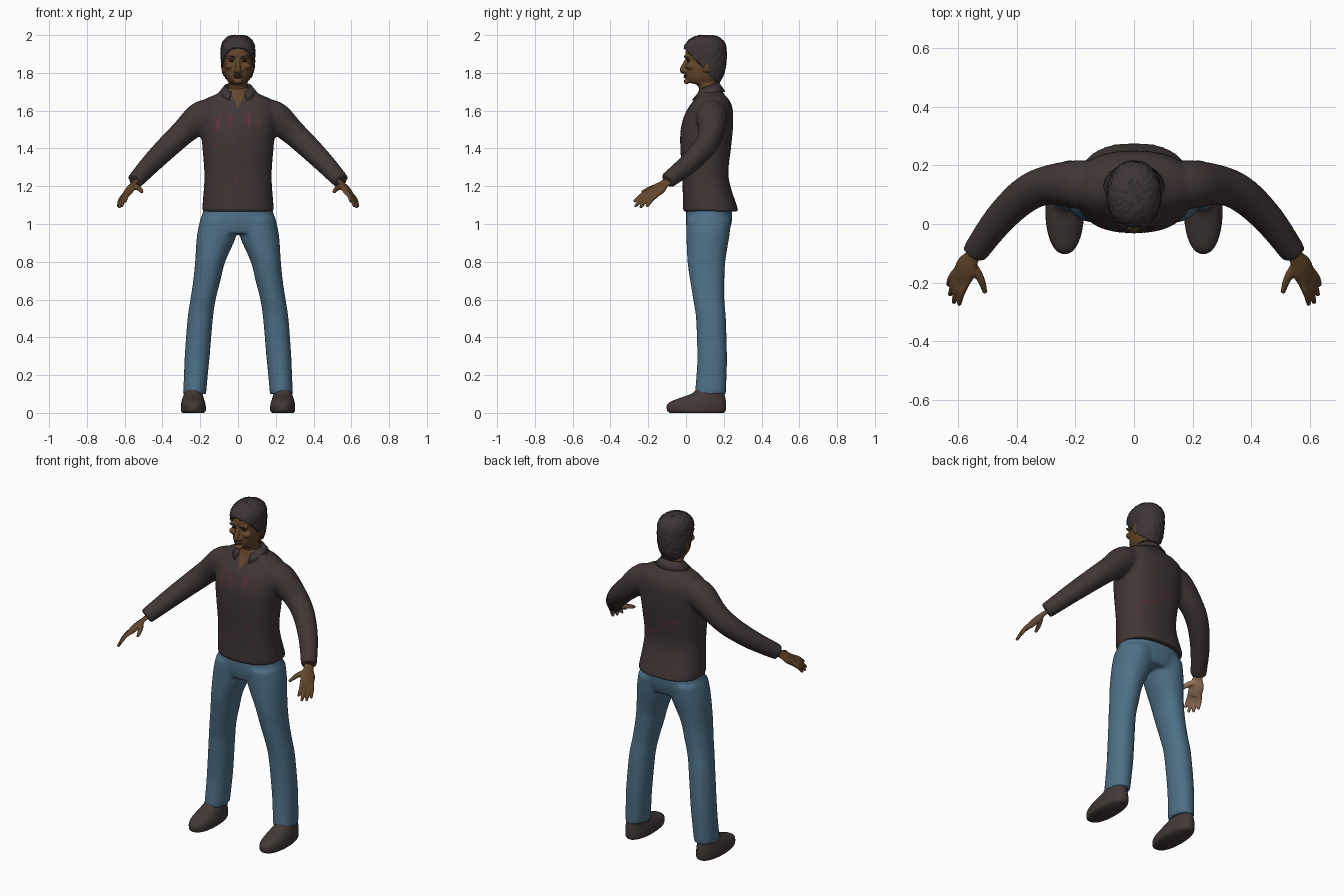
import bpy, bmesh, math, random
from mathutils import Vector, Matrix
from mathutils.bvhtree import BVHTree

random.seed(4)
if "Cube" in bpy.data.objects:
    bpy.data.objects.remove(bpy.data.objects["Cube"])


def material(name, *rgb):
    m = bpy.data.materials.new(name)
    m.use_nodes = True
    m.diffuse_color = (*rgb, 1)
    m.node_tree.nodes["Principled BSDF"].inputs["Base Color"].default_value = (*rgb, 1)
    return m


SHIRT = material("shirt dark brown", 0.052, 0.036, 0.036)
RED = material("red fleck", 0.17, 0.026, 0.05)
DENIM = material("blue denim", 0.075, 0.16, 0.24)
SKIN = material("brown skin", 0.125, 0.062, 0.024)
PALM = material("light palm skin", 0.32, 0.18, 0.11)
HAIR = material("dark hair", 0.047, 0.034, 0.036)
SHOE = material("shoe leather", 0.055, 0.04, 0.039)
LIP = material("lip brown", 0.1, 0.042, 0.024)
EYE = material("dark eye", 0.02, 0.013, 0.01)


def smooth_rows(rows, n=5):
    """Catmull-Rom interpolation of section rows."""
    rows = [Vector(r) for r in rows]
    out = []
    for i in range(len(rows) - 1):
        a, b, c, d = rows[max(i - 1, 0)], rows[i], rows[i + 1], rows[min(i + 2, len(rows) - 1)]
        for k in range(n):
            t = k / n
            out.append((b * 2 + (c - a) * t + (a * 2 - b * 5 + c * 4 - d) * t * t
                        + (b * 3 - a - c * 3 + d) * t ** 3) / 2)
    return out + [rows[-1]]


def bridge(bm, rings):
    rings = [[bm.verts.new(p) for p in r] for r in rings]
    n = len(rings[0])
    for lo, hi in zip(rings, rings[1:]):
        for i in range(n):
            bm.faces.new((lo[i], lo[(i + 1) % n], hi[(i + 1) % n], hi[i]))
    bm.faces.new(rings[0][::-1])
    bm.faces.new(rings[-1])


def stack(bm, rows, s=1, e=2.3, n=40):
    """Level sections, each (z, x min, x max, y min, y max)."""
    rings = []
    for z, x0, x1, y0, y1 in smooth_rows(rows):
        ring = []
        for i in range(n):
            c, d = math.cos(math.tau * i / n), math.sin(math.tau * i / n)
            u = math.copysign(abs(c) ** (2 / e), c)
            v = math.copysign(abs(d) ** (2 / e), d)
            ring.append((s * ((x0 + x1) + (x1 - x0) * u) / 2, ((y0 + y1) + (y1 - y0) * v) / 2, z))
        rings.append(ring)
    bridge(bm, rings)


def centred(rows):
    return [(z, -w, w, y0, y1) for z, w, y0, y1 in rows]


def tube(bm, rows, s=1, ref=(0, 0, 1), flat=1, n=20):
    """Round or flattened sections along a path of (x, y, z, radius)."""
    rows = smooth_rows(rows)
    rings = []
    for i, r in enumerate(rows):
        t = (rows[min(i + 1, len(rows) - 1)] - rows[max(i - 1, 0)]).to_3d().normalized()
        a = t.cross(Vector(ref)).normalized()
        b = t.cross(a) * flat
        ring = [r.to_3d() + (a * math.cos(k) + b * math.sin(k)) * r[3]
                for k in (math.tau * j / n for j in range(n))]
        rings.append([(s * p.x, p.y, p.z) for p in ring])
    bridge(bm, rings)


def ball(bm, loc, size):
    bmesh.ops.create_uvsphere(bm, u_segments=20, v_segments=12, radius=1,
                              matrix=Matrix.Translation(loc) @ Matrix.Diagonal((*size, 1)))


def finish(name, bm, *mats, voxel=0, relax=0, thick=0):
    """Make the object; optionally fuse its solids into one smooth skin."""
    bmesh.ops.recalc_face_normals(bm, faces=bm.faces)
    me = bpy.data.meshes.new(name)
    bm.to_mesh(me)
    bm.free()
    ob = bpy.data.objects.new(name, me)
    bpy.context.collection.objects.link(ob)
    if voxel:
        m = ob.modifiers.new("fuse", "REMESH")
        m.mode, m.voxel_size = "VOXEL", voxel
        m = ob.modifiers.new("relax", "SMOOTH")
        m.iterations = relax
    if thick:
        m = ob.modifiers.new("thickness", "SOLIDIFY")
        m.thickness, m.offset = thick, 0
    if voxel or thick:
        dg = bpy.context.evaluated_depsgraph_get()
        ob.data = bpy.data.meshes.new_from_object(ob.evaluated_get(dg))
        ob.modifiers.clear()
    ob.data.materials.clear()
    for m in mats:
        ob.data.materials.append(m)
    for p in ob.data.polygons:
        p.use_smooth, p.material_index = True, 0
    return ob


# Shirt: torso and both sleeves fused
bm = bmesh.new()
stack(bm, centred([(1.065, .19, -.015, .28), (1.1, .188, -.016, .268), (1.25, .178, -.02, .225),
                   (1.4, .188, -.03, .238), (1.5, .198, -.028, .248), (1.58, .203, -.006, .25),
                   (1.63, .195, .022, .242), (1.665, .165, .048, .222), (1.69, .11, .062, .2),
                   (1.72, .075, .07, .18)]), e=2.4)
for s in (1, -1):
    tube(bm, [(.1, .135, 1.59, .07), (.19, .135, 1.57, .083), (.29, .133, 1.485, .068),
              (.37, .1, 1.41, .062), (.46, .015, 1.32, .054), (.545, -.1, 1.228, .044)], s)
shirt = finish("shirt", bm, SHIRT, SKIN, voxel=.01, relax=5)

# Open neckline: two slanting cuts, the chest between them is bare
bm = bmesh.new()
bm.from_mesh(shirt.data)
for s in (1, -1):
    bmesh.ops.bisect_plane(bm, geom=bm.verts[:] + bm.edges[:] + bm.faces[:],
                           plane_co=(0, 0, 1.61), plane_no=(s, 0, -.42))
for f in bm.faces:
    c = f.calc_center_median()
    f.material_index = int(c.y < .1 and abs(c.x) < .42 * (c.z - 1.61))
bm.to_mesh(shirt.data)
tree = BVHTree.FromBMesh(bm)
bm.free()

# Red flecks: short thin strips laid on the shirt
bm = bmesh.new()


def fleck(x, z, length, side):
    pts = []
    for k in range(4):
        for dx in (-.002, .002):
            hit, normal, _, _ = tree.ray_cast(Vector((x + dx, side, z + length * k / 3)),
                                              Vector((0, -side, 0)))
            if hit is None:
                return
            pts.append(bm.verts.new(hit + normal * .002))
    for k in range(0, 6, 2):
        bm.faces.new((pts[k], pts[k + 1], pts[k + 3], pts[k + 2]))


for i in range(16):
    s = random.choice((1, -1))
    fleck(s * random.uniform(.035, .13), random.uniform(1.48, 1.56), random.uniform(.03, .08), -1)
    fleck(random.uniform(-.14, .14), random.uniform(1.18, 1.42), random.uniform(.015, .04), -1)
    t = i / 15
    fleck(.13 - .24 * t, 1.25 + .18 * t + random.uniform(-.03, .03), random.uniform(.02, .05), 1)
finish("shirt_flecks", bm, RED)

# Folded collar, open at the front
bm = bmesh.new()
for s in (1, -1):
    prev = None
    for k in range(13):
        t = k / 12
        a = t * math.radians(152)
        top = (s * .069 * math.sin(a), .122 + .052 * math.cos(a), 1.745 - .04 * t ** 2)
        low = (s * .102 * math.sin(a), .125 + .08 * math.cos(a) - .02 * t ** 4, 1.7 - .045 * t ** 3)
        row = [bm.verts.new(p) for p in (top, low)]
        if prev:
            bm.faces.new((prev[0], prev[1], row[1], row[0]))
        prev = row
bmesh.ops.remove_doubles(bm, verts=bm.verts, dist=.0005)
finish("collar", bm, SHIRT, thick=.007)

# Jeans: hips and both legs fused
bm = bmesh.new()
stack(bm, centred([(1.11, .172, .004, .243), (1.05, .19, 0, .245), (1, .205, 0, .24),
                   (.95, .2, .01, .225)]))
for s in (1, -1):
    stack(bm, [(1.03, .005, .198, .002, .24), (.94, .008, .217, .002, .23),
               (.8, .068, .227, .008, .208), (.7, .093, .237, .022, .203),
               (.6, .118, .252, .038, .203), (.5, .133, .267, .053, .211),
               (.3, .15, .282, .06, .217), (.2, .16, .286, .055, .215),
               (.1, .169, .291, .047, .211)], s, e=2.15)
finish("jeans", bm, DENIM, voxel=.01, relax=5)

# Shoes
for s, side in ((1, "left"), (-1, "right")):
    bm = bmesh.new()
    stack(bm, [(0, .18, .295, -.085, .2), (.012, .171, .302, -.1, .21), (.04, .171, .302, -.101, .212),
               (.06, .176, .299, -.08, .211), (.08, .182, .293, -.03, .208),
               (.105, .188, .285, .035, .203), (.14, .19, .28, .06, .2)], s, e=2.2)
    finish(side + "_shoe", bm, SHOE)

# Hands: flattened palm, thumb and four fingers fused; the inside is lighter
inward = Vector((-.69, .25, -.67))
fingers = [((.568, -.192, 1.175), (.597, -.276, 1.118)), ((.583, -.188, 1.165), (.615, -.27, 1.092)),
           ((.596, -.176, 1.155), (.628, -.243, 1.086)), ((.606, -.16, 1.15), (.634, -.208, 1.09))]
for s, side in ((1, "left"), (-1, "right")):
    bm = bmesh.new()
    tube(bm, [(.53, -.075, 1.24, .027), (.553, -.115, 1.212, .03), (.57, -.145, 1.187, .043),
              (.587, -.182, 1.16, .04), (.592, -.193, 1.153, .03)], s, inward, .42)
    for base, tip in fingers:
        base, tip = Vector(base), Vector(tip)
        bend = (base + tip) / 2 - inward * .007
        start = base.lerp(Vector((.57, -.15, 1.185)), .4)
        tube(bm, [(*start, .012), (*base, .0125), (*bend, .0115), (*tip, .008)], s)
    tube(bm, [(.56, -.13, 1.2, .016), (.535, -.165, 1.195, .015), (.518, -.2, 1.183, .0125),
              (.507, -.236, 1.168, .008)], s)
    hand = finish(side + "_hand", bm, SKIN, PALM, voxel=.005, relax=3)
    facing = Vector((s * inward.x, inward.y, inward.z))
    for p in hand.data.polygons:
        p.material_index = int(p.normal.dot(facing) > .35)

# Head: neck, skull, nose, brow, cheeks, lips and ears fused
bm = bmesh.new()
stack(bm, centred([(1.64, .058, .085, .175), (1.7, .053, .072, .165), (1.735, .053, .06, .163),
                   (1.748, .05, .018, .168), (1.765, .06, .004, .175), (1.79, .069, -.003, .186),
                   (1.83, .076, -.002, .195), (1.865, .078, .004, .198), (1.895, .078, -.004, .2),
                   (1.93, .077, .003, .197), (1.96, .066, .025, .185), (1.985, .04, .06, .155)]), e=2.1)
tube(bm, [(0, .006, 1.872, .01), (0, -.008, 1.845, .012), (0, -.02, 1.815, .014),
          (0, -.008, 1.803, .011)], ref=(1, 0, 0))
ball(bm, (0, .004, 1.755), (.026, .016, .015))
for s in (1, -1):
    ball(bm, (s * .014, -.007, 1.811), (.012, .012, .009))
    ball(bm, (s * .033, .006, 1.884), (.03, .014, .009))
    ball(bm, (s * .046, .022, 1.835), (.024, .024, .018))
    ball(bm, (s * .08, .108, 1.835), (.009, .02, .034))
finish("head", bm, SKIN, voxel=.005, relax=4)

# Lips, eyes and eyebrows
bm = bmesh.new()
ball(bm, (0, -.004, 1.786), (.025, .01, .006))
ball(bm, (0, -.002, 1.777), (.021, .01, .006))
finish("lips", bm, LIP)
for s, side in ((1, "left"), (-1, "right")):
    bm = bmesh.new()
    ball(bm, (s * .033, .012, 1.863), (.015, .007, .0055))
    finish(side + "_eye", bm, EYE)
    bm = bmesh.new()
    tube(bm, [(s * .014, -.006, 1.882, .003), (s * .035, -.006, 1.889, .005),
              (s * .056, .01, 1.884, .003)], flat=.7)
    finish(side + "_eyebrow", bm, HAIR)

# Hair: slightly larger skull shell, trimmed along a slanted hairline and ruffled
bm = bmesh.new()
stack(bm, centred([(1.745, .055, .05, .168), (1.79, .074, .005, .192), (1.83, .08, 0, .203),
                   (1.88, .084, -.006, .208), (1.93, .084, -.006, .207), (1.96, .075, .012, .196),
                   (1.982, .055, .04, .172), (1.993, .025, .075, .135)]), e=2.15, n=72)
bmesh.ops.bisect_plane(bm, geom=bm.verts[:] + bm.edges[:] + bm.faces[:], plane_co=(0, 0, 1.925),
                       plane_no=(0, -1.06, -1), clear_outer=True)
bm.normal_update()
for v in bm.verts:
    v.co += v.normal * random.uniform(-.002, .004)
finish("hair", bm, HAIR, thick=.012)
bm = bmesh.new()
for i in range(70):
    a, r = random.uniform(0, math.tau), math.sqrt(random.random())
    ball(bm, (.058 * r * math.cos(a), .105 + .07 * r * math.sin(a), 1.988 - .024 * r ** 3),
         (random.uniform(.006, .012), random.uniform(.006, .012), .01))
finish("hair_curls", bm, HAIR)
